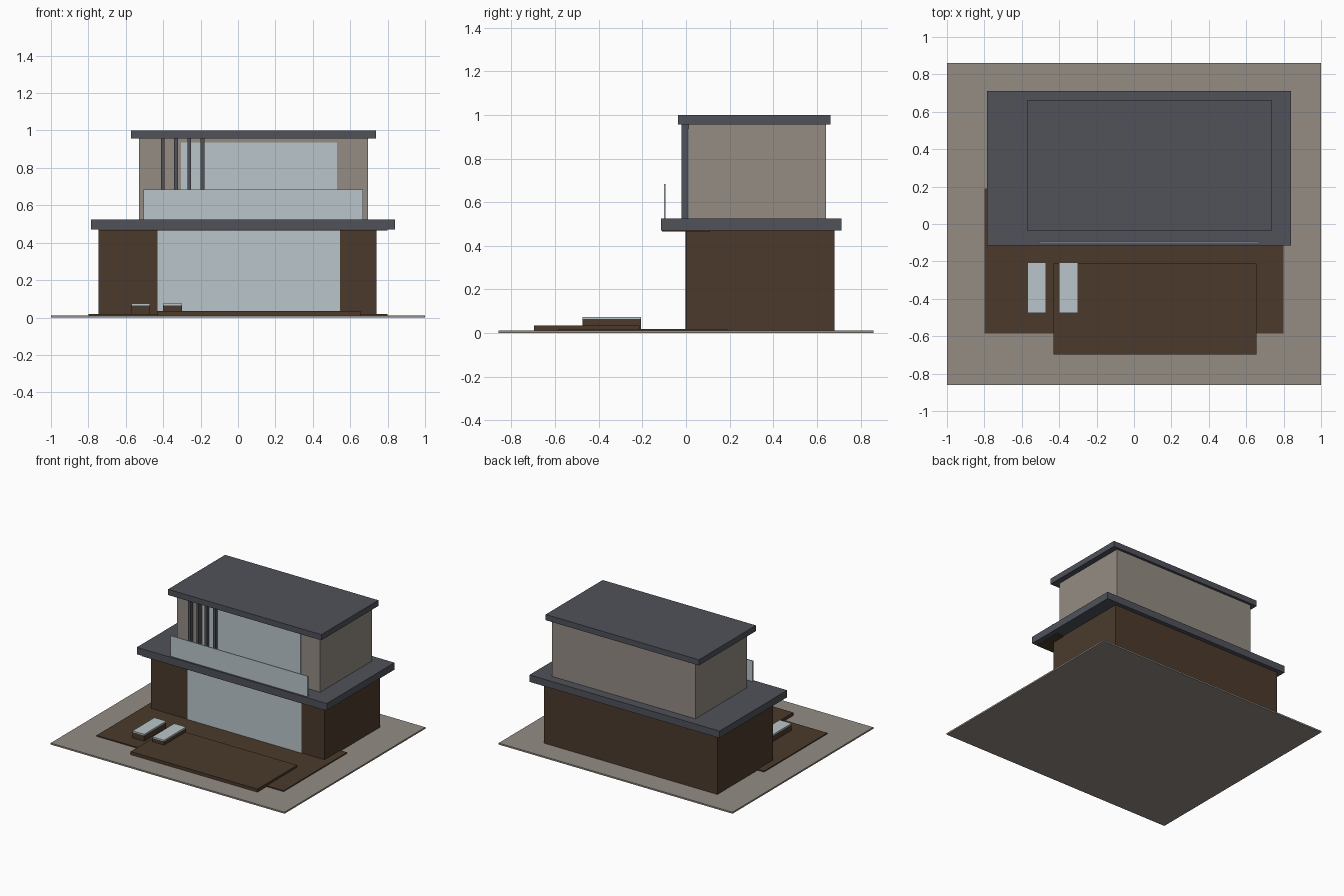
import bpy

cube = bpy.data.objects.get("Cube")
if cube:
    bpy.data.objects.remove(cube, do_unlink=True)


def material(name, r, g, b):
    m = bpy.data.materials.new(name)
    m.use_nodes = True
    m.diffuse_color = (r, g, b, 1)
    node = next(n for n in m.node_tree.nodes if n.type == "BSDF_PRINCIPLED")
    node.inputs["Base Color"].default_value = (r, g, b, 1)
    return m


stone = material("warm_stone", 0.296, 0.262, 0.231)
glass = material("pale_glass", 0.491, 0.565, 0.597)
wood = material("dark_wood", 0.07, 0.042, 0.025)
slate = material("slate_grey", 0.08, 0.084, 0.102)


def box(name, mat, x, y, z):
    """Box from its (low, high) range on each axis."""
    spans = (x, y, z)
    bpy.ops.mesh.primitive_cube_add(size=1, location=[(a + b) / 2 for a, b in spans])
    ob = bpy.context.object
    ob.name = ob.data.name = name
    ob.scale = [b - a for a, b in spans]
    bpy.ops.object.transform_apply(location=False, rotation=False, scale=True)
    ob.data.materials.append(mat)
    return ob


# Plot, patio and raised deck
box("ground", stone, (-1, 1), (-0.86, 0.86), (0, 0.012))
box("patio", wood, (-0.8, 0.8), (-0.585, 0.19), (0.01, 0.02))
box("deck", wood, (-0.43, 0.655), (-0.697, -0.212), (0.01, 0.036))

# Loungers with pale cushions
for side, x in (("right", -0.52), ("left", -0.35)):
    y = (-0.475, -0.207)
    box(side + "_lounger_base", wood, (x - 0.05, x + 0.05), y, (0.018, 0.064))
    box(side + "_lounger_cushion", glass, (x - 0.05, x + 0.05), y, (0.064, 0.074))

# Ground floor
box("ground_floor", wood, (-0.745, 0.74), (0, 0.68), (0.01, 0.475))
box("ground_floor_window", glass, (-0.43, 0.545), (-0.004, 0.002), (0.02, 0.472))
box("soffit", wood, (-0.745, 0.8), (-0.11, 0.11), (0.465, 0.472))
box("balcony_slab", slate, (-0.785, 0.84), (-0.115, 0.712), (0.471, 0.525))

# Upper floor
box("upper_floor", stone, (-0.53, 0.695), (0.012, 0.642), (0.52, 0.957))
box("upper_window", glass, (-0.305, 0.53), (0.007, 0.014), (0.525, 0.937))
box("balcony_railing", glass, (-0.505, 0.667), (-0.101, -0.094), (0.525, 0.684))
box("upper_roof", slate, (-0.573, 0.738), (-0.036, 0.661), (0.956, 1.0))

# Upright fins beside the upper window
for i in range(4):
    x = -0.403 + i * 0.071
    box("fin_%d" % (i + 1), slate, (x - 0.01, x + 0.01), (-0.02, 0.012), (0.525, 0.957))
